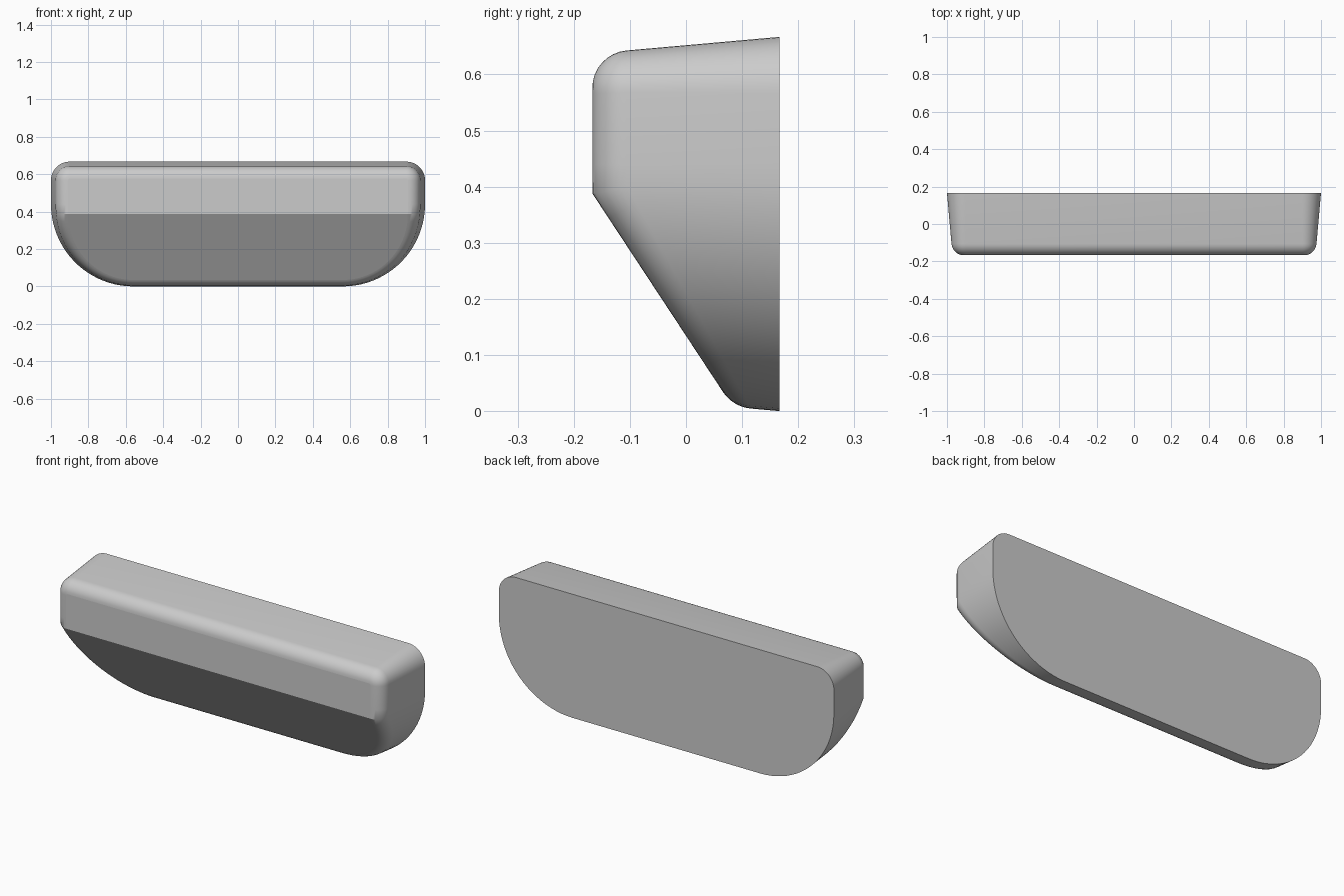
import bpy, bmesh, math
from mathutils import Vector

if "Cube" in bpy.data.objects:
    bpy.data.objects.remove(bpy.data.objects["Cube"])

HALF_D = 0.167          # half depth
H = 0.667               # height
DRAFT = 0.089           # wall taper towards the front
R = 0.067               # rounding of the front rim
TOP_R, BOT_R = 0.1, 0.44
CREASE_Z = 0.388
SEG = 8

# Front planes as (point, inward normal): upright upper face, slanted lower face
crease = Vector((0, -HALF_D, CREASE_Z))
flat_n = Vector((0, 1, 0))
slant_n = Vector((0, 1.519, 1)).normalized()


def sample(centre, radius, angle):
    """Outline point, wall direction and inward wall normal."""
    out = Vector((math.cos(angle), 0, math.sin(angle)))
    p = Vector((centre[0], HALF_D, centre[1])) + out * radius
    wall = -out * DRAFT + Vector((0, -1, 0))
    normal = (-out + Vector((0, DRAFT, 0))).normalized()
    return p, wall, normal


def depth(s, plane_n):
    """Depth along the wall where a ball of radius R touches the plane."""
    p, wall, normal = s
    return (R - (p + normal * R - crease).dot(plane_n)) / wall.dot(plane_n)


def rib(s, at_crease=False):
    """Points from the back edge, along the wall and round the rim."""
    p, wall, normal = s
    df, ds = depth(s, flat_n), depth(s, slant_n)
    c = p + wall * min(df, ds) + normal * R
    a = -normal * R
    b = -(flat_n if df < ds else slant_n) * R
    if at_crease:
        b = Vector((c.x, crease.y, crease.z)) - c
    pts = [p]
    for k in range(SEG + 1):
        t = k / SEG
        d = a.normalized().slerp(b.normalized(), t)
        pts.append(c + d * (a.length * (1 - t) + b.length * t))
    return pts


top_c = (1 - TOP_R, H - TOP_R)
bot_c = (1 - BOT_R, BOT_R)

# Find where the rim passes from the upright face to the slanted face
lo, hi = -0.6, 0.0
for _ in range(40):
    mid = (lo + hi) / 2
    s = sample(bot_c, BOT_R, mid)
    if depth(s, flat_n) < depth(s, slant_n):
        hi = mid
    else:
        lo = mid
a0 = (lo + hi) / 2

# Ribs of the right half: top corner, side, crease, bottom corner
ribs = [rib(sample(top_c, TOP_R, math.pi / 2 * (1 - i / 10))) for i in range(11)]
ribs.append(rib(sample(bot_c, BOT_R, 0)))
ic = len(ribs)
ribs.append(rib(sample(bot_c, BOT_R, a0), True))
N = 20
for i in range(1, N + 1):
    ribs.append(rib(sample(bot_c, BOT_R, a0 + (-math.pi / 2 - a0) * i / N)))

# Mirror to the left half
ribs += [[Vector((-p.x, p.y, p.z)) for p in r] for r in reversed(ribs)]
n = len(ribs)

bm = bmesh.new()
grid = [[bm.verts.new(p) for p in r] for r in ribs]
for i in range(n):
    a, b = grid[i], grid[(i + 1) % n]
    for j in range(SEG + 1):
        bm.faces.new((a[j], b[j], b[j + 1], a[j + 1])).smooth = True

# Flat back, slanted lower front and upright upper front
inner = [r[-1] for r in grid]
jc = n - 1 - ic
bm.faces.new([r[0] for r in grid])
bm.faces.new(inner[ic:jc + 1])
bm.faces.new(inner[jc:] + inner[:ic + 1])
bmesh.ops.recalc_face_normals(bm, faces=bm.faces[:])
for e in bm.edges:
    if len(e.link_faces) == 2 and e.calc_face_angle(0) > math.radians(30):
        e.smooth = False

mesh = bpy.data.meshes.new("tapered_bin")
bm.to_mesh(mesh)
bm.free()
body = bpy.data.objects.new("tapered_body", mesh)
bpy.context.collection.objects.link(body)
